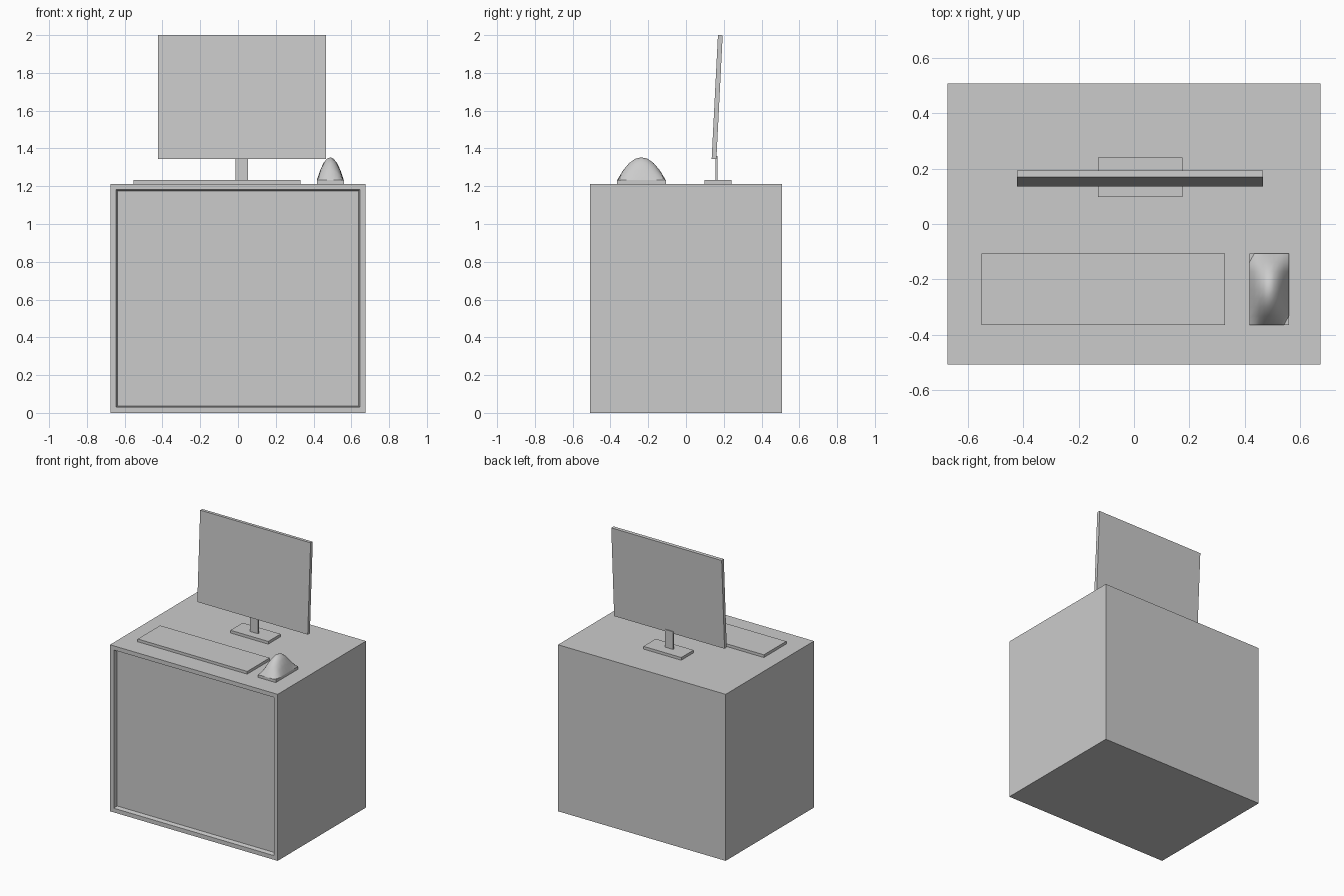
import bpy
import bmesh
import math
from mathutils import Matrix, Vector

if "Cube" in bpy.data.objects:
    bpy.data.objects.remove(bpy.data.objects["Cube"], do_unlink=True)

grey = bpy.data.materials.new("plain_grey")
grey.use_nodes = True
colour = (0.6, 0.6, 0.6, 1)
grey.diffuse_color = colour
grey.node_tree.nodes["Principled BSDF"].inputs["Base Color"].default_value = colour


def finish(name, bm):
    bmesh.ops.recalc_face_normals(bm, faces=bm.faces)
    mesh = bpy.data.meshes.new(name)
    bm.to_mesh(mesh)
    bm.free()
    mesh.materials.append(grey)
    obj = bpy.data.objects.new(name, mesh)
    bpy.context.collection.objects.link(obj)
    return obj


def box_mesh(low, high):
    low, high = Vector(low), Vector(high)
    bm = bmesh.new()
    bmesh.ops.create_cube(bm, size=1)
    bmesh.ops.scale(bm, vec=high - low, verts=bm.verts)
    bmesh.ops.translate(bm, vec=(low + high) / 2, verts=bm.verts)
    return bm


TOP = 1.212       # table top height
PAD = TOP + 0.02  # top of the thin parts lying on it

# Cabinet with a shallow recess, narrowing slightly, in its front
bm = box_mesh((-0.675, -0.508, 0), (0.675, 0.508, TOP))
bm.normal_update()
front = min(bm.faces, key=lambda f: f.calc_center_median().y)
bmesh.ops.inset_region(bm, faces=[front], thickness=0.043)
bmesh.ops.inset_region(bm, faces=[front], thickness=0.009)
bmesh.ops.translate(bm, vec=(0, 0.03, 0), verts=front.verts)
finish("cabinet", bm)

# Keyboard, stand foot and stand neck
finish("keyboard", box_mesh((-0.552, -0.365, TOP), (0.33, -0.107, PAD)))
finish("stand_foot", box_mesh((-0.13, 0.098, TOP), (0.175, 0.24, PAD)))
finish("stand_neck", box_mesh((-0.013, 0.157, PAD), (0.052, 0.168, 1.36)))

# Screen, leaning back a little
bm = box_mesh((-0.423, -0.0125, -0.328), (0.466, 0.0125, 0.328))
lean = Matrix.Translation((0, 0.165, 1.672)) @ Matrix.Rotation(math.radians(-2.9), 4, "X")
bmesh.ops.transform(bm, matrix=lean, verts=bm.verts)
finish("screen", bm)

# Mouse: a thin slab with a domed top
half_x, half_y = 0.0715, 0.129
centre = Vector((0.4885, -0.236, 0))
finish("mouse_base", box_mesh(centre + Vector((-half_x, -half_y, TOP)),
                              centre + Vector((half_x, half_y, PAD))))
bm = bmesh.new()
bmesh.ops.create_grid(bm, x_segments=8, y_segments=8, size=1)
for v in bm.verts:
    u, w = v.co.x, v.co.y
    rise = (1 - u * u) * (1 - w * w)
    v.co = centre + Vector((u * half_x, w * half_y, PAD + 0.121 * rise))
dome = finish("mouse_dome", bm)
for face in dome.data.polygons:
    face.use_smooth = True
